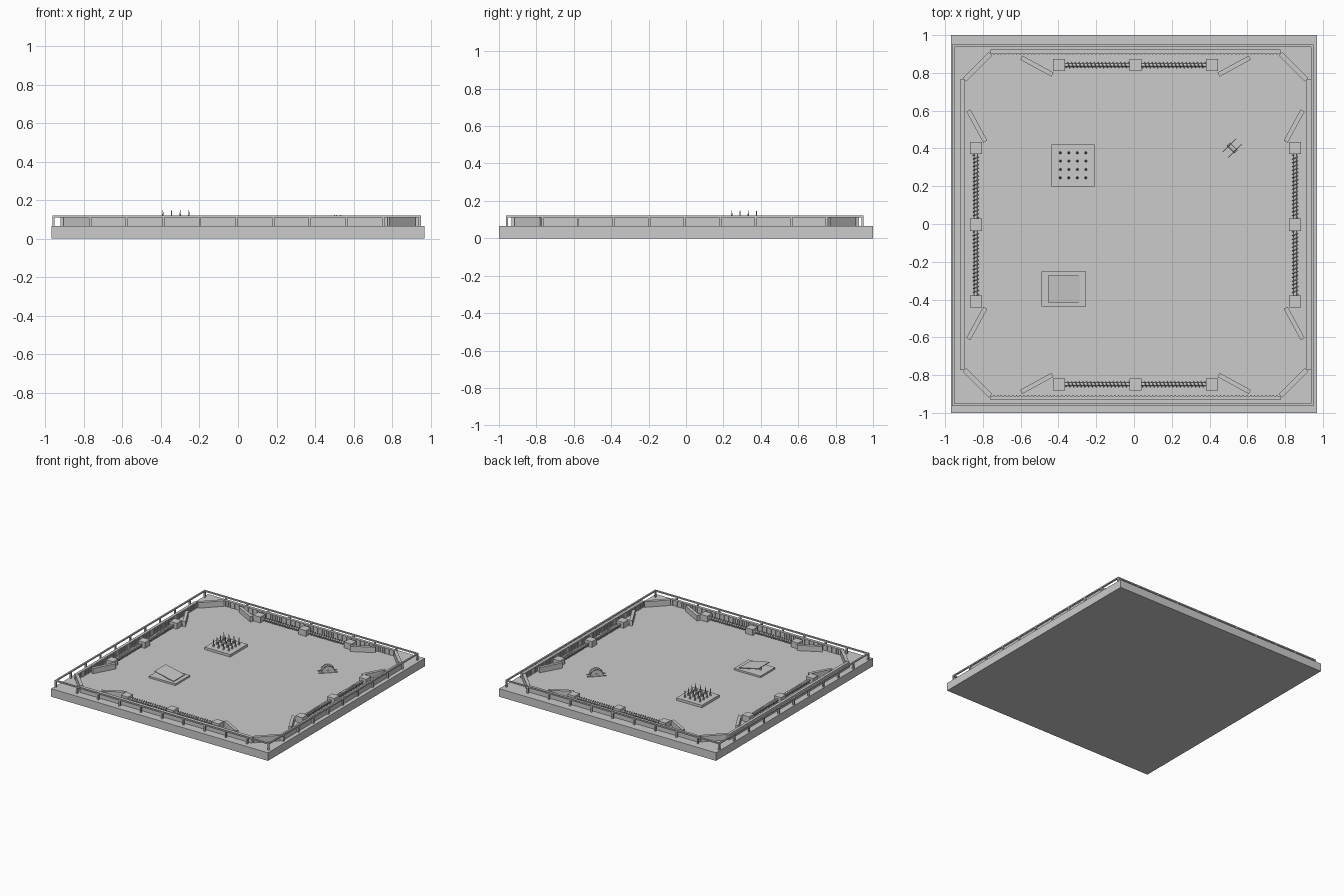
import bpy, bmesh
from math import pi, sin, cos, atan2
from mathutils import Matrix, Vector

if "Cube" in bpy.data.objects:
    bpy.data.objects.remove(bpy.data.objects["Cube"])

grey = bpy.data.materials.new("plain grey")
grey.use_nodes = True
colour = (0.6, 0.6, 0.6, 1)
grey.diffuse_color = colour
grey.node_tree.nodes["Principled BSDF"].inputs["Base Color"].default_value = colour

FLOOR = 0.065
CX, CY = 0.008, -0.004      # centre of the arena fittings


def finish(name, bm):
    mesh = bpy.data.meshes.new(name)
    bm.to_mesh(mesh)
    bm.free()
    mesh.materials.append(grey)
    obj = bpy.data.objects.new(name, mesh)
    bpy.context.collection.objects.link(obj)
    return obj


def box(bm, centre, size, turn=Matrix()):
    m = Matrix.Translation(centre) @ turn @ Matrix.Diagonal((*size, 1))
    bmesh.ops.create_cube(bm, size=1, matrix=m)


def wall(bm, a, b, thick, z0, z1):
    """Upright box running between two plan points."""
    a, b = Vector(a), Vector(b)
    d, mid = b - a, (a + b) / 2
    box(bm, (mid.x, mid.y, (z0 + z1) / 2), (d.length, thick, z1 - z0),
        Matrix.Rotation(atan2(d.y, d.x), 4, 'Z'))


def around(x, y, quarter):
    """Turn a plan point by quarter turns about the arena centre."""
    for _ in range(quarter):
        x, y = -y, x
    return x + CX, y + CY


# Floor slab
bm = bmesh.new()
box(bm, (0, 0, FLOOR / 2), (1.937, 2, FLOOR))
finish("floor_slab", bm)

# Outer guard rail with evenly spaced posts
bm = bmesh.new()
R, OFF, STEPS = 0.95, -0.007, 10
for q in range(4):
    turn = Matrix.Rotation(q * pi / 2, 4, 'Z')
    shift = Matrix.Translation((OFF, OFF, 0))
    new = bmesh.ops.create_cube(bm, size=1, matrix=shift @ turn @ Matrix.Translation((0, -R, 0.116))
                                @ Matrix.Diagonal((2 * R + 0.012, 0.012, 0.01, 1)))
    for i in range(STEPS):
        p = turn @ Vector((-R + 2 * R * i / STEPS, -R, 0))
        box(bm, (p.x + OFF, p.y + OFF, 0.09), (0.012, 0.012, 0.05))
finish("guard_rail", bm)

# Inner arena walls, straight sides and cut corners
walls, ribs = bmesh.new(), bmesh.new()
for q in range(4):
    wall(walls, around(-0.768, 0.917, q), around(0.768, 0.917, q), 0.022, FLOOR, 0.11)
    wall(walls, around(0.768, 0.905, q), around(0.905, 0.768, q), 0.025, FLOOR, 0.11)
    for i in range(76):
        x = -0.75 + i * 0.02
        wall(ribs, around(x, 0.907, q), around(x, 0.902, q), 0.007, FLOOR, 0.108)
finish("arena_walls", walls)
finish("wall_ribs", ribs)

# Angled deflectors and bearing blocks on each side
deflectors, blocks = bmesh.new(), bmesh.new()
for q in range(4):
    for s in (-1, 1):
        wall(deflectors, around(s * 0.605, 0.885, q), around(s * 0.44, 0.795, q),
             0.024, FLOOR, 0.108)
    for x in (-0.406, 0, 0.406):
        px, py = around(x, 0.845, q)
        box(blocks, (px, py, (FLOOR + 0.112) / 2), (0.064, 0.064, 0.112 - FLOOR))
finish("deflectors", deflectors)
finish("bearing_blocks", blocks)


# Screw drums: a shaft with a helix whose hand flips at the middle
def screw(bm, q, x0, x1):
    zc, core, rim, pitch, n = 0.088, 0.009, 0.017, 0.02, 12
    half = (x1 - x0) / 2
    m = (Matrix.Translation((CX, CY, zc)) @ Matrix.Rotation(q * pi / 2, 4, 'Z')
         @ Matrix.Translation((x0 + half, 0.845, 0)) @ Matrix.Rotation(pi / 2, 4, 'Y'))
    bmesh.ops.create_cone(bm, cap_ends=True, segments=n, radius1=core, radius2=core,
                          depth=2 * half, matrix=m)
    for hand in (-1, 1):
        last = None
        for i in range(int(half / pitch * n)):
            t = i * pitch / n
            a = hand * 2 * pi * i / n
            c, s = cos(a), sin(a)
            ring = [bm.verts.new(m @ Vector((r * c, r * s, hand * (t + dz))))
                    for r, dz in ((core * 0.8, -0.003), (rim, 0), (core * 0.8, 0.003))]
            if last:
                for k in range(2):
                    bm.faces.new((last[k], last[k + 1], ring[k + 1], ring[k]))
            last = ring


bm = bmesh.new()
for q in range(4):
    screw(bm, q, -0.374, -0.032)
    screw(bm, q, 0.032, 0.374)
bmesh.ops.recalc_face_normals(bm, faces=bm.faces)
finish("screw_drums", bm)

# Spike trap: plate with a grid of thin spikes
bm = bmesh.new()
box(bm, (-0.323, 0.31, 0.075), (0.228, 0.222, 0.02))
for i in range(4):
    for j in range(4):
        bmesh.ops.create_cone(bm, cap_ends=True, segments=8, radius1=0.007, radius2=0.001,
                              depth=0.066, matrix=Matrix.Translation(
                                  (-0.39 + i * 0.045, 0.245 + j * 0.044, 0.117)))
finish("spike_trap", bm)

# Flipper: plate, hinged flap raised on the right side, small piston
bm = bmesh.new()
box(bm, (-0.372, -0.343, 0.072), (0.237, 0.185, 0.014))
finish("flipper_base", bm)
bm = bmesh.new()
profile = ((-0.285, 0.079), (-0.285, 0.085), (-0.455, 0.121), (-0.455, 0.115))
face = bm.faces.new([bm.verts.new((x, -0.415, z)) for x, z in profile])
out = bmesh.ops.extrude_face_region(bm, geom=[face])
bmesh.ops.translate(bm, vec=(0, 0.143, 0),
                    verts=[v for v in out["geom"] if isinstance(v, bmesh.types.BMVert)])
bmesh.ops.recalc_face_normals(bm, faces=bm.faces)
finish("flipper_flap", bm)
bm = bmesh.new()
bmesh.ops.create_cone(bm, cap_ends=True, segments=10, radius1=0.008, radius2=0.008, depth=0.036,
                      matrix=Matrix.Translation((-0.425, -0.343, 0.094)))
finish("flipper_piston", bm)

# Twin saw blades rising through the floor on a shared axle
bm = bmesh.new()
spin = Matrix.Translation((0.52, 0.402, 0.07)) @ Matrix.Rotation(pi / 4, 4, 'Z')
TEETH = 24
for side in (-0.02, 0.02):
    rings = []
    for y in (side - 0.002, side + 0.002):
        ring = []
        for i in range(TEETH + 1):
            a = pi * i / TEETH
            r = 0.053 if i % 2 else 0.046
            ring.append(bm.verts.new(spin @ Vector((r * cos(a), y, r * sin(a)))))
        rings.append(ring)
        bm.faces.new(ring)
    for i in range(TEETH):
        bm.faces.new((rings[0][i], rings[0][i + 1], rings[1][i + 1], rings[1][i]))
    # floor slot trim beside each blade
    bmesh.ops.create_cube(bm, size=1, matrix=spin @ Matrix.Translation((0, side, -0.003))
                          @ Matrix.Diagonal((0.14, 0.008, 0.006, 1)))
bmesh.ops.recalc_face_normals(bm, faces=bm.faces)
bmesh.ops.create_cone(bm, cap_ends=True, segments=12, radius1=0.011, radius2=0.011, depth=0.056,
                      matrix=spin @ Matrix.Translation((0, 0, 0.008)) @ Matrix.Rotation(pi / 2, 4, 'X'))
finish("saw_blades", bm)
